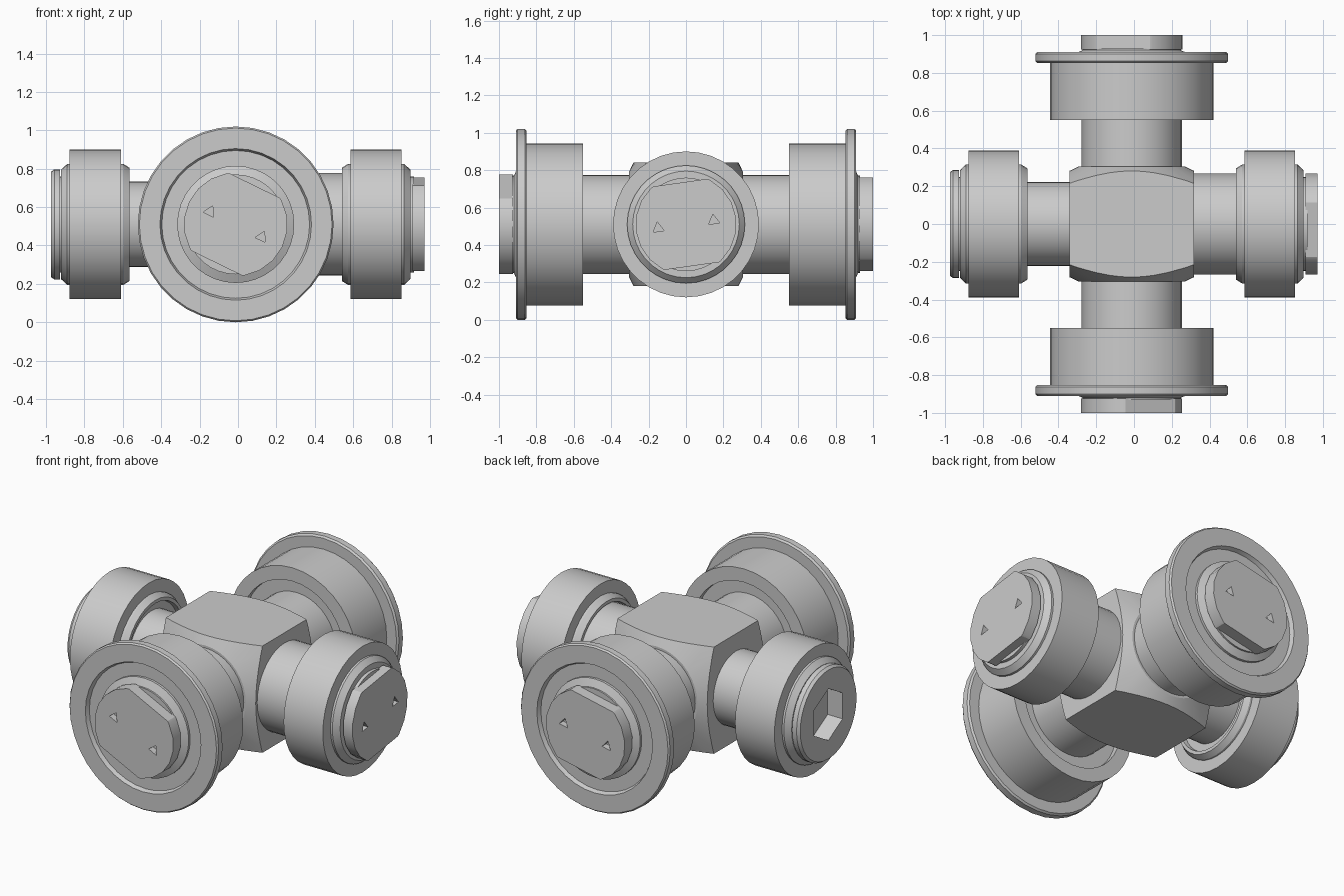
import bpy, bmesh
from math import radians, cos, sin
from mathutils import Matrix, Vector

cube = bpy.data.objects.get("Cube")
if cube:
    bpy.data.objects.remove(cube, do_unlink=True)

CENTRE = Vector((-0.012, 0, 0.51))
UP = Vector((0, 0, 1))

steel = bpy.data.materials.new("grey_steel")
steel.use_nodes = True
steel.diffuse_color = (0.6, 0.6, 0.6, 1)
steel.node_tree.nodes["Principled BSDF"].inputs["Base Color"].default_value = (0.6, 0.6, 0.6, 1)


def frame(direction):
    """Local z points outward along the arm, local y points up."""
    d = Vector(direction)
    u = UP.cross(d)
    rot = Matrix((u, UP, d)).transposed()
    return Matrix.Translation(CENTRE) @ rot.to_4x4()


def finish(bm, name, matrix):
    bmesh.ops.recalc_face_normals(bm, faces=bm.faces)
    bm.transform(matrix)
    mesh = bpy.data.meshes.new(name)
    bm.to_mesh(mesh)
    bm.free()
    mesh.materials.append(steel)
    ob = bpy.data.objects.new(name, mesh)
    bpy.context.collection.objects.link(ob)
    return ob


def select_only(ob):
    bpy.ops.object.select_all(action='DESELECT')
    ob.select_set(True)
    bpy.context.view_layer.objects.active = ob


def smooth(ob):
    select_only(ob)
    bpy.ops.object.shade_smooth_by_angle(angle=radians(25))


def lathe(name, profile, matrix, ring=False, sides=36):
    """Spin (radius, distance) points about local z; ring closes the section."""
    bm = bmesh.new()
    verts = [bm.verts.new((r, 0, h)) for r, h in profile]
    edges = [bm.edges.new(p) for p in zip(verts, verts[1:])]
    if ring:
        edges.append(bm.edges.new((verts[-1], verts[0])))
    bmesh.ops.spin(bm, geom=verts + edges, cent=(0, 0, 0), axis=(0, 0, 1),
                   angle=radians(360), steps=sides, use_duplicate=False)
    bmesh.ops.remove_doubles(bm, verts=bm.verts, dist=0.0001)
    return finish(bm, name, matrix)


def prism(name, sides, radius, low, high, matrix, offset=(0, 0)):
    bm = bmesh.new()
    place = Matrix.Translation((*offset, (low + high) / 2))
    bmesh.ops.create_cone(bm, cap_ends=True, segments=sides, radius1=radius,
                          radius2=radius, depth=high - low, matrix=place)
    return finish(bm, name, matrix)


def boolean(ob, cutter, operation):
    cutter.hide_render = True
    mod = ob.modifiers.new("cut", 'BOOLEAN')
    mod.operation, mod.object, mod.solver = operation, cutter, 'EXACT'
    select_only(ob)
    bpy.ops.object.modifier_apply(modifier=mod.name)
    bpy.data.objects.remove(cutter, do_unlink=True)


def flat_sided_head(name, matrix, angle, low, high):
    """Round bolt head with two wrench flats and two small pin holes."""
    turn = matrix @ Matrix.Rotation(radians(angle), 4, 'Z')
    bm = bmesh.new()
    bmesh.ops.create_cone(bm, cap_ends=True, segments=20, radius1=0.27, radius2=0.27,
                          depth=high - low, matrix=Matrix.Translation((0, 0, (low + high) / 2)))
    for side in (1, -1):
        cut = bmesh.ops.bisect_plane(bm, geom=bm.verts[:] + bm.edges[:] + bm.faces[:],
                                     plane_co=(0, side * 0.225, 0), plane_no=(0, side, 0),
                                     clear_outer=True)
        rim = [e for e in cut["geom_cut"] if isinstance(e, bmesh.types.BMEdge)]
        bmesh.ops.holes_fill(bm, edges=rim, sides=0)
    head = finish(bm, name, turn)
    for side in (1, -1):
        hole = prism("hole_cutter", 3, 0.034, high - 0.04, high + 0.02, turn, (side * 0.15, 0))
        boolean(head, hole, 'DIFFERENCE')
    smooth(head)


# Central block: square bar whose ends are turned to a cone
bm = bmesh.new()
bmesh.ops.create_cube(bm, size=1, matrix=Matrix.Diagonal((0.66, 0.66, 0.62, 1)))
along_y = frame((0, 1, 0))
block = finish(bm, "centre_block", along_y)
turned = lathe("end_cone_cutter", [(0, -0.305), (0.28, -0.305), (0.5, -0.2),
                                   (0.5, 0.2), (0.28, 0.305), (0, 0.305)], along_y)
boolean(block, turned, 'INTERSECT')
smooth(block)

# Front and back arms with flanged rollers
for label, side, angle in (("front", -1, -26), ("back", 1, -12)):
    m = frame((0, side, 0))
    smooth(lathe(label + "_pin", [(0, 0.25), (0.265, 0.25), (0.265, 0.87), (0.305, 0.87),
                                  (0.305, 0.9), (0.26, 0.92), (0.26, 0.93), (0, 0.93)], m))
    smooth(lathe(label + "_flanged_roller",
                 [(0.26, 0.59), (0.35, 0.59), (0.35, 0.55), (0.433, 0.55), (0.433, 0.852),
                  (0.5, 0.852), (0.51, 0.862), (0.51, 0.9), (0.502, 0.91), (0.395, 0.91),
                  (0.385, 0.885), (0.26, 0.885)], m, ring=True))
    flat_sided_head(label + "_bolt_head", m, angle, 0.925, 1.0)

# Side arms with plain rollers
for label, side, shaft in (("left", 1, 0.267), ("right", -1, 0.223)):
    m = frame((side, 0, 0))
    smooth(lathe(label + "_pin", [(0, 0.25), (shaft, 0.25), (shaft, 0.88),
                                  (0.25, 0.88), (0.25, 0.93), (0, 0.93)], m))
    smooth(lathe(label + "_roller", [(0.2, 0.597), (0.39, 0.597), (0.39, 0.865),
                                     (0.2, 0.865)], m, ring=True))
    smooth(lathe(label + "_bearing_collar",
                 [(0.2, 0.58), (0.27, 0.58), (0.275, 0.553), (0.295, 0.553), (0.315, 0.585),
                  (0.315, 0.878), (0.285, 0.91), (0.2, 0.91)], m, ring=True))
    if side > 0:
        flat_sided_head(label + "_bolt_head", m, 8, 0.92, 0.983)
    else:
        # Round cap with a hexagonal socket sunk through cap and pin
        cap = lathe(label + "_socket_cap", [(0, 0.85), (0.24, 0.85), (0.24, 0.915),
                                            (0.287, 0.915), (0.287, 0.945), (0.275, 0.962),
                                            (0, 0.962)], m)
        boolean(cap, prism("socket_cutter", 6, 0.16, 0.86, 1.0, m), 'DIFFERENCE')
        smooth(cap)
        pin = bpy.data.objects[label + "_pin"]
        boolean(pin, prism("socket_cutter", 6, 0.165, 0.855, 1.0, m), 'DIFFERENCE')
        smooth(pin)
